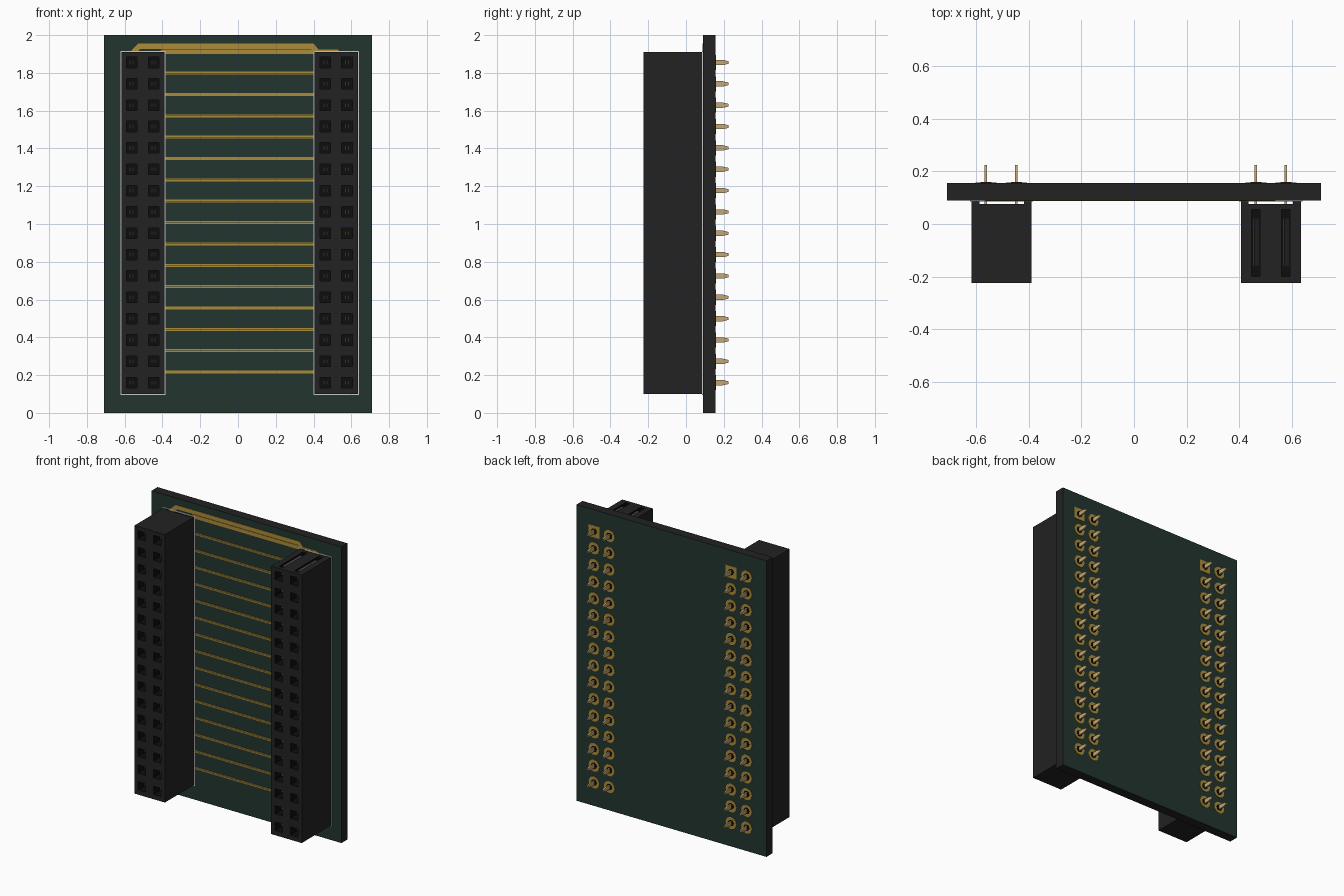
import bpy, bmesh, math
from mathutils import Matrix, Vector

cube = bpy.data.objects.get("Cube")
if cube:
    bpy.data.objects.remove(cube, do_unlink=True)


def material(name, rgb):
    m = bpy.data.materials.new(name)
    m.use_nodes = True
    m.diffuse_color = (*rgb, 1)
    bsdf = next(n for n in m.node_tree.nodes if n.type == 'BSDF_PRINCIPLED')
    bsdf.inputs["Base Color"].default_value = (*rgb, 1)
    return m


BLACK = material("plastic black", (0.016, 0.016, 0.016))
DARK = material("socket black", (0.004, 0.004, 0.004))
GREEN = material("board green", (0.016, 0.036, 0.028))
GOLD = material("copper gold", (0.42, 0.26, 0.04))
TAN = material("pin gold", (0.55, 0.39, 0.17))
WHITE = material("marking white", (0.6, 0.6, 0.6))
STEEL = material("contact grey", (0.35, 0.35, 0.33))

PITCH, ROWS, Z0 = 0.113, 16, 0.16
PIN_Z = [Z0 + PITCH * i for i in range(ROWS)]
COLUMNS = [-0.563, -0.447, 0.463, 0.577]
FRONT, BACK = 0.09, 0.155          # board faces
HOUSING_FRONT = -0.225


def box(bm, x0, x1, y0, y1, z0, z1):
    """Add an axis-aligned box given by its limits."""
    mat = (Matrix.Translation(((x0 + x1) / 2, (y0 + y1) / 2, (z0 + z1) / 2))
           @ Matrix.Diagonal((x1 - x0, y1 - y0, z1 - z0, 1)))
    return bmesh.ops.create_cube(bm, size=1, matrix=mat)["verts"]


def disc(bm, x, z, radius, y0, y1):
    """Add a thin round plate facing along y."""
    mat = Matrix.Translation((x, (y0 + y1) / 2, z)) @ Matrix.Rotation(math.pi / 2, 4, 'X')
    bmesh.ops.create_cone(bm, cap_ends=True, segments=16, radius1=radius,
                          radius2=radius, depth=y1 - y0, matrix=mat)


def ribbon(bm, points, width, y0, y1):
    """Add a flat strip along (x, z) points."""
    for (xa, za), (xb, zb) in zip(points, points[1:]):
        length = math.hypot(xb - xa, zb - za)
        mat = (Matrix.Translation(((xa + xb) / 2, (y0 + y1) / 2, (za + zb) / 2))
               @ Matrix.Rotation(-math.atan2(zb - za, xb - xa), 4, 'Y')
               @ Matrix.Diagonal((length + width * 0.4, y1 - y0, width, 1)))
        bmesh.ops.create_cube(bm, size=1, matrix=mat)


def finish(name, bm, *mats):
    me = bpy.data.meshes.new(name)
    bm.to_mesh(me)
    bm.free()
    for m in mats:
        me.materials.append(m)
    ob = bpy.data.objects.new(name, me)
    bpy.context.collection.objects.link(ob)
    return ob


# Circuit board: green faces, black edges
bm = bmesh.new()
box(bm, -0.71, 0.71, FRONT, BACK, 0, 2)
bm.normal_update()
for f in bm.faces:
    f.material_index = 0 if abs(f.normal.y) > 0.5 else 1
finish("circuit_board", bm, GREEN, BLACK)


def make_housing(name, cx, cols, open_top):
    """Socket block with square openings, recessed back and optional top slots."""
    half, z0, z1 = 0.114, 0.10, 1.91
    bm = bmesh.new()
    box(bm, cx - half, cx + half, HOUSING_FRONT, FRONT, z0, z1)
    ob = finish(name, bm, BLACK, DARK)
    bm = bmesh.new()
    for x in cols:
        for z in PIN_Z:
            box(bm, x - 0.028, x + 0.028, -0.3, -0.08, z - 0.028, z + 0.028)
        if open_top:
            box(bm, x - 0.016, x + 0.016, -0.2, 0.055, 1.89, 2.0)
    box(bm, cx - 0.085, cx + 0.085, 0.076, 0.12, 0, 2)
    cutter = finish("housing_cutter", bm, BLACK)
    cutter.hide_render = True
    mod = ob.modifiers.new("openings", 'BOOLEAN')
    mod.operation, mod.solver, mod.object = 'DIFFERENCE', 'EXACT', cutter
    bpy.context.view_layer.update()
    deps = bpy.context.evaluated_depsgraph_get()
    ob_mesh = bpy.data.meshes.new_from_object(ob.evaluated_get(deps))
    ob.modifiers.clear()
    ob.data = ob_mesh
    bpy.data.objects.remove(cutter, do_unlink=True)
    # Cavity walls and floors are darker
    for p in ob_mesh.polygons:
        c, e = p.center, 1e-3
        inside = (abs(c.x - cx) < half - e and HOUSING_FRONT + e < c.y < 0.07
                  and z0 + e < c.z < z1 - e)
        p.material_index = 1 if inside else 0


make_housing("right_socket_housing", -0.503, COLUMNS[:2], False)
make_housing("left_socket_housing", 0.52, COLUMNS[2:], True)

# Spring contacts inside each socket opening
for i, x in enumerate(COLUMNS):
    bm = bmesh.new()
    for z in PIN_Z:
        for s in (-1, 1):
            cx = x + s * 0.008
            box(bm, cx - 0.003, cx + 0.003, -0.18, -0.079, z - 0.01, z + 0.01)
    finish(f"spring_contacts_{i + 1}", bm, TAN if i == 3 else STEEL)

# Contact strips showing in the open top slots
bm = bmesh.new()
for x in COLUMNS[2:]:
    for s in (-1, 0, 1):
        cx = x + s * 0.009
        box(bm, cx - 0.002, cx + 0.002, -0.16, 0.02, 1.889, 1.9)
finish("top_contact_strips", bm, STEEL)

# Solder pins with tapered tips
bm = bmesh.new()
for x in COLUMNS:
    for z in PIN_Z:
        box(bm, x - 0.005, x + 0.005, 0.07, 0.195, z - 0.014, z + 0.014)
        for v in box(bm, x - 0.005, x + 0.005, 0.195, 0.225, z - 0.014, z + 0.014):
            if v.co.y > 0.21:
                v.co.z = z + (v.co.z - z) * 0.5
finish("solder_pins", bm, TAN)

# Pads on both faces, the first of each block square, with dark drill holes
pads, holes = bmesh.new(), bmesh.new()
for y0, y1, h0, h1 in ((BACK - 0.001, BACK + 0.003, BACK, BACK + 0.0045),
                       (FRONT - 0.003, FRONT + 0.001, FRONT - 0.0045, FRONT)):
    for i, x in enumerate(COLUMNS):
        for k, z in enumerate(PIN_Z):
            if k == ROWS - 1 and i in (1, 3):
                box(pads, x - 0.04, x + 0.04, y0, y1, z - 0.04, z + 0.04)
            else:
                disc(pads, x, z, 0.04, y0, y1)
            disc(holes, x, z, 0.021, h0, h1)
finish("solder_pads", pads, GOLD)
finish("drill_holes", holes, DARK)

# Copper traces joining the two blocks, routed between pin rows
bm = bmesh.new()
ya, yb = FRONT - 0.003, FRONT + 0.001
a, b, c, d = COLUMNS
for z in PIN_Z[:-1]:
    mid = z + PITCH / 2
    hi, lo = mid + 0.0045, mid - 0.0045
    ribbon(bm, [(a, z), (a + 0.055, hi), (c - 0.055, hi), (c, z)], 0.007, ya, yb)
    ribbon(bm, [(b, z), (b + 0.055, lo), (d - 0.055, lo), (d, z)], 0.007, ya, yb)
top = PIN_Z[-1]
ribbon(bm, [(a, top), (a, 1.9), (a + 0.04, 1.941), (0.395, 1.941), (c, top)], 0.027, ya, yb)
ribbon(bm, [(b, top), (b + 0.05, 1.912), (d - 0.055, 1.912), (d, top)], 0.025, ya, yb)
finish("copper_traces", bm, GOLD)

# Printed outlines around the socket blocks
bm = bmesh.new()
for cx in (-0.503, 0.52):
    x0, x1, z0, z1 = cx - 0.117, cx + 0.117, 0.097, 1.913
    ribbon(bm, [(x0, z0), (x1, z0), (x1, z1), (x0, z1), (x0, z0)], 0.006,
           FRONT - 0.004, FRONT + 0.001)
finish("printed_outlines", bm, WHITE)
